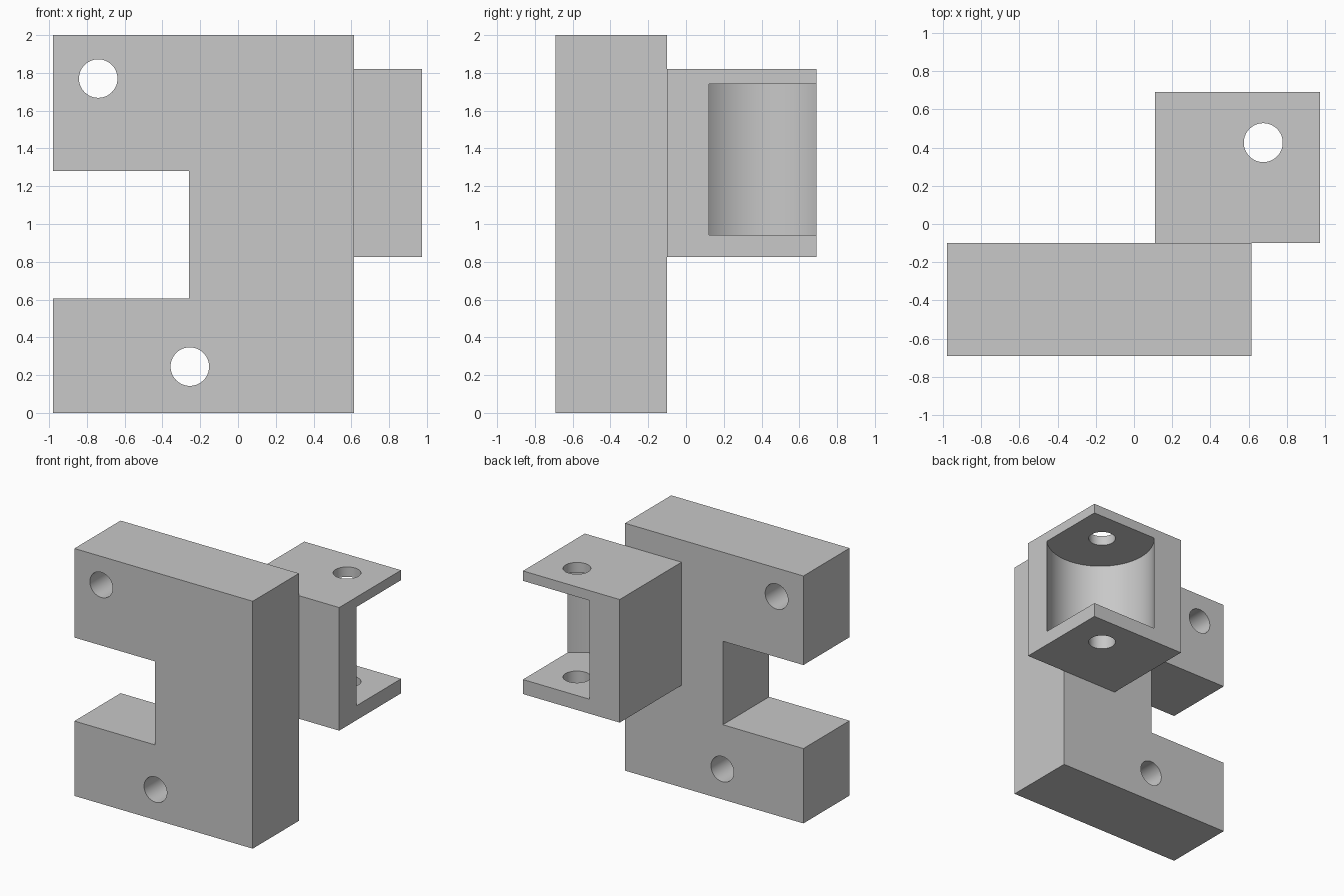
import bpy
import bmesh
import math
from mathutils import Matrix, Vector

cube = bpy.data.objects.get("Cube")
if cube:
    bpy.data.objects.remove(cube, do_unlink=True)

grey = bpy.data.materials.new("plain_grey")
grey.use_nodes = True
colour = (0.58, 0.58, 0.58, 1.0)
grey.diffuse_color = colour
grey.node_tree.nodes["Principled BSDF"].inputs["Base Color"].default_value = colour


def add_object(name, bm):
    bmesh.ops.recalc_face_normals(bm, faces=bm.faces)
    mesh = bpy.data.meshes.new(name)
    bm.to_mesh(mesh)
    bm.free()
    mesh.materials.append(grey)
    obj = bpy.data.objects.new(name, mesh)
    bpy.context.collection.objects.link(obj)
    return obj


def extrude_profile(name, points, offset):
    """Solid made by sweeping a flat outline along an offset."""
    bm = bmesh.new()
    face = bm.faces.new([bm.verts.new(p) for p in points])
    swept = bmesh.ops.extrude_face_region(bm, geom=[face], use_keep_orig=True)
    verts = [v for v in swept["geom"] if isinstance(v, bmesh.types.BMVert)]
    bmesh.ops.translate(bm, verts=verts, vec=offset)
    return add_object(name, bm)


def cylinder(name, centre, radius, depth, axis, sides=64):
    bm = bmesh.new()
    turn = Vector((0, 0, 1)).rotation_difference(Vector(axis)).to_matrix().to_4x4()
    bmesh.ops.create_cone(bm, cap_ends=True, segments=sides, radius1=radius,
                          radius2=radius, depth=depth,
                          matrix=Matrix.Translation(centre) @ turn)
    return add_object(name, bm)


def cut(target, cutter):
    """Subtract the cutter, bake the result and discard the cutter."""
    cutter.hide_render = True
    mod = target.modifiers.new("cut", "BOOLEAN")
    mod.operation = "DIFFERENCE"
    mod.solver = "EXACT"
    mod.object = cutter
    bpy.ops.object.select_all(action="DESELECT")
    bpy.context.view_layer.objects.active = target
    target.select_set(True)
    bpy.ops.object.modifier_apply(modifier=mod.name)
    bpy.data.objects.remove(cutter, do_unlink=True)


# Notched mounting plate
left, right, front, back = -0.98, 0.615, -0.69, -0.10
notch_x, notch_low, notch_high = -0.26, 0.605, 1.28
outline = [(left, 0), (right, 0), (right, 2), (left, 2), (left, notch_high),
           (notch_x, notch_high), (notch_x, notch_low), (left, notch_low)]
plate = extrude_profile("notched_plate", [(x, front, z) for x, z in outline],
                        (0, back - front, 0))

# Two bolt holes through the plate
for x, z in ((-0.74, 1.77), (-0.255, 0.245)):
    cut(plate, cylinder("bolt_hole", (x, -0.4, z), 0.102, 1, (0, 1, 0)))

# Bracket block behind the plate
corners = [(0.11, back), (0.975, back), (0.975, 0.69), (0.11, 0.69)]
bracket = extrude_profile("hinge_bracket", [(x, y, 0.825) for x, y in corners],
                          (0, 0, 0.995))

# Round pocket open at the outer corner, then the pin hole through both lips
cut(bracket, cylinder("pocket", (0.679, 0.408, 1.341), 0.411, 0.798, (0, 0, 1), 128))
cut(bracket, cylinder("pin_hole", (0.677, 0.426, 1.32), 0.102, 2, (0, 0, 1)))

# Smooth round walls, sharp edges elsewhere
for obj in (plate, bracket):
    bpy.ops.object.select_all(action="DESELECT")
    bpy.context.view_layer.objects.active = obj
    obj.select_set(True)
    bpy.ops.object.shade_smooth_by_angle(angle=math.radians(30))
